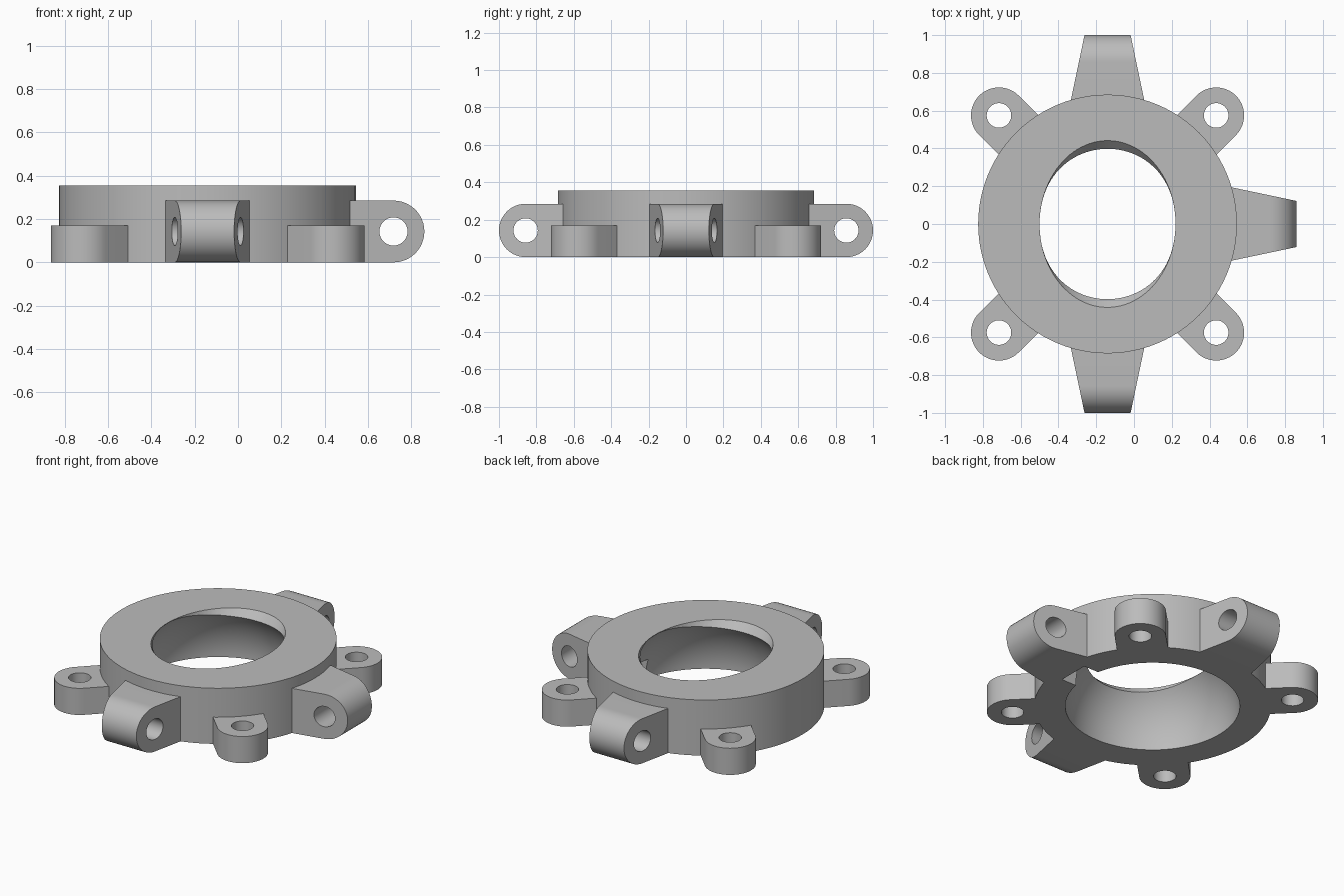
import bpy, bmesh
from math import pi, cos, sin
from mathutils import Matrix, Vector

CX = -0.14          # ring axis offset along x
RING_R, RING_H = 0.685, 0.355
BORE = 0.065

cube = bpy.data.objects.get("Cube")
if cube:
    bpy.data.objects.remove(cube, do_unlink=True)

grey = bpy.data.materials.new("plain grey")
grey.use_nodes = True
colour = (0.5, 0.5, 0.5, 1)
grey.diffuse_color = colour
grey.node_tree.nodes["Principled BSDF"].inputs["Base Color"].default_value = colour


def make(name, bm):
    bmesh.ops.recalc_face_normals(bm, faces=bm.faces)
    mesh = bpy.data.meshes.new(name)
    bm.to_mesh(mesh)
    bm.free()
    mesh.materials.append(grey)
    obj = bpy.data.objects.new(name, mesh)
    bpy.context.collection.objects.link(obj)
    return obj


def loft(name, loops):
    """Closed solid through point loops of equal length."""
    bm = bmesh.new()
    rings = [[bm.verts.new(p) for p in loop] for loop in loops]
    n = len(rings[0])
    for a, b in zip(rings, rings[1:]):
        for i in range(n):
            bm.faces.new((a[i], a[(i + 1) % n], b[(i + 1) % n], b[i]))
    bm.faces.new(rings[0])
    bm.faces.new(rings[-1])
    return make(name, bm)


def ellipse(rx, ry, z, n=96):
    return [(rx * cos(2 * pi * i / n), ry * sin(2 * pi * i / n), z) for i in range(n)]


def cylinder(name, r, z0, z1, n=96):
    return loft(name, [ellipse(r, r, z0, n), ellipse(r, r, z1, n)])


def cut(obj, *cutters):
    """Subtract the cutters, apply the result and remove them."""
    for c in cutters:
        c.hide_render = True
        mod = obj.modifiers.new("cut", "BOOLEAN")
        mod.operation, mod.solver, mod.object = "DIFFERENCE", "EXACT", c
    deps = bpy.context.evaluated_depsgraph_get()
    mesh = bpy.data.meshes.new_from_object(obj.evaluated_get(deps))
    obj.modifiers.clear()
    obj.data = mesh
    for c in cutters:
        bpy.data.objects.remove(c, do_unlink=True)


def finish(obj, angle):
    """Turn about the ring axis, move into place and smooth."""
    obj.data.transform(Matrix.Translation((CX, 0, 0)) @ Matrix.Rotation(angle, 4, "Z"))
    bpy.ops.object.select_all(action="DESELECT")
    obj.select_set(True)
    bpy.context.view_layer.objects.active = obj
    bpy.ops.object.shade_smooth_by_angle(angle=0.5)


# Ring with a spherical socket, an oval flared mouth and a small inner pocket
ring = cylinder("ring_body", RING_R, 0, RING_H)
bm = bmesh.new()
bmesh.ops.create_uvsphere(bm, u_segments=96, v_segments=64, radius=0.505)
socket = make("socket_cutter", bm)
mouth = loft("mouth_cutter", [ellipse(0.36, 0.34, 0.25), ellipse(0.36, 0.485, 0.4)])
bm = bmesh.new()
bmesh.ops.create_cube(bm, size=1, matrix=Matrix.LocRocScale(
    Vector((0.5, 0, 0.03)), None, Vector((0.2, 0.2, 0.2)))
    if hasattr(Matrix, "LocRocScale") else Matrix.LocRotScale(
    Vector((0.5, 0, 0.03)), None, Vector((0.2, 0.2, 0.2))))
pocket = make("pocket_cutter", bm)
cut(ring, socket, mouth, pocket)
finish(ring, 0)

# Tapered hinge lugs with a rounded tip and a cross bore
LUG_R = 0.1425
for name, angle in (("left_lug", 0), ("back_lug", pi / 2), ("front_lug", -pi / 2)):
    tip = 1 - LUG_R
    profile = [(0.62, 0)]
    profile += [(tip + LUG_R * cos(a), LUG_R + LUG_R * sin(a))
                for a in (pi * (i / 24 - 0.5) for i in range(25))]
    profile += [(0.62, 2 * LUG_R)]
    sides = [[(r, s * (0.122 + 0.21 * (1 - r)), z) for r, z in profile] for s in (-1, 1)]
    lug = loft(name, sides)
    pin = cylinder("pin_cutter", BORE, -0.4, 0.4, 48)
    pin.data.transform(Matrix.Translation((tip, 0, LUG_R)) @ Matrix.Rotation(pi / 2, 4, "X"))
    cut(lug, pin)
    finish(lug, angle)

# Flat mounting ears with an upright screw hole
EAR_R, EAR_AT = 0.148, 0.813
for k, name in enumerate(("back_left", "back_right", "front_right", "front_left")):
    outline = [(0.6, -EAR_R)]
    outline += [(EAR_AT + EAR_R * cos(a), EAR_R * sin(a))
                for a in (pi * (i / 32 - 0.5) for i in range(33))]
    outline += [(0.6, EAR_R)]
    ear = loft(name + "_ear", [[(x, y, z) for x, y in outline] for z in (0, 0.17)])
    hole = cylinder("hole_cutter", BORE, -0.1, 0.3, 48)
    hole.data.transform(Matrix.Translation((EAR_AT, 0, 0)))
    cut(ear, hole)
    finish(ear, pi / 4 + k * pi / 2)
